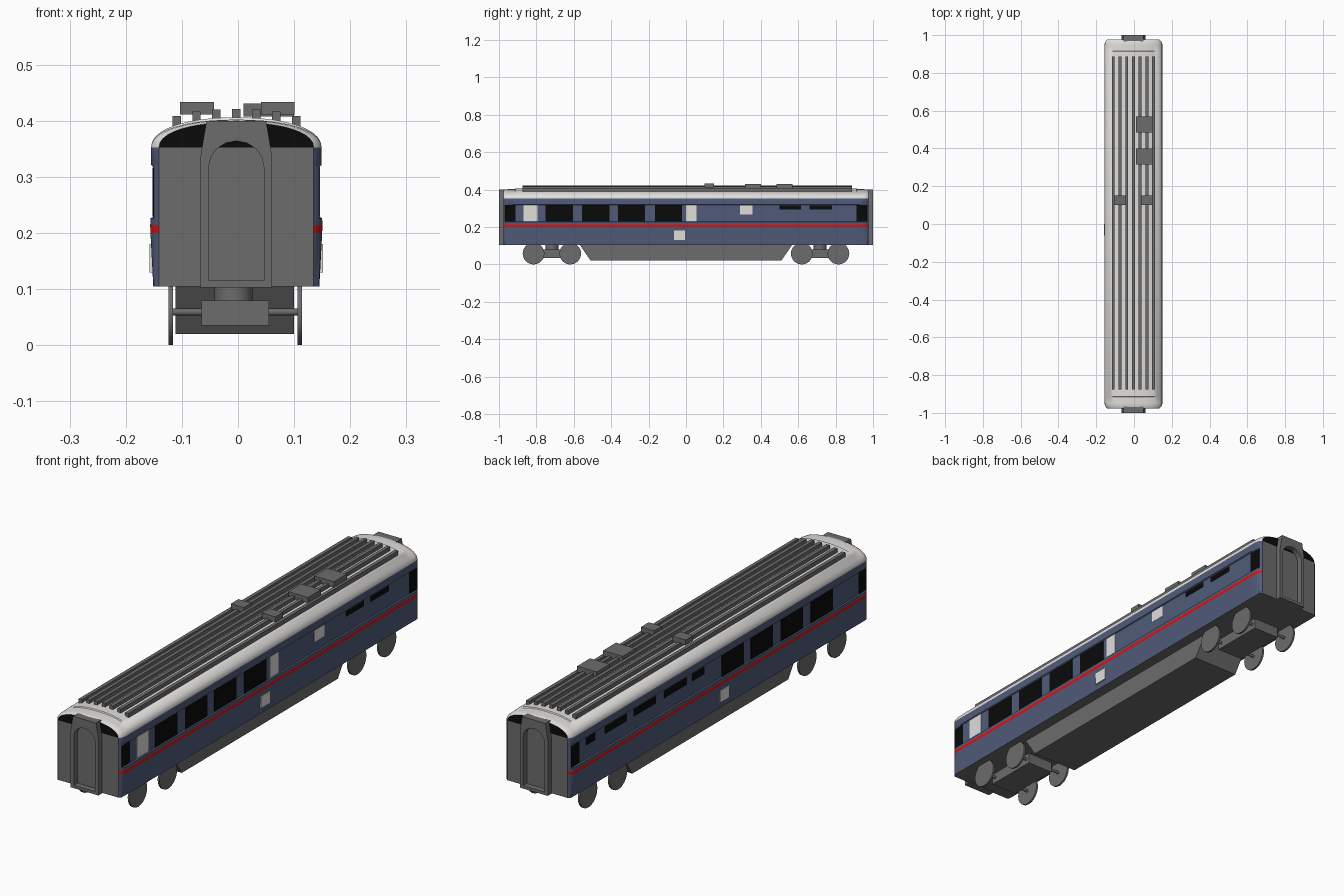
import bpy, bmesh, math
from mathutils import Matrix

if "Cube" in bpy.data.objects:
    bpy.data.objects.remove(bpy.data.objects["Cube"])

CX = -0.003  # the coach body sits slightly left of the bounding-box centre


def material(name, rgb):
    m = bpy.data.materials.new(name)
    m.diffuse_color = (*rgb, 1)
    m.use_nodes = True
    m.node_tree.nodes["Principled BSDF"].inputs["Base Color"].default_value = m.diffuse_color
    return m


GREY = material("grey", (0.15, 0.15, 0.15))
BLUE = material("blue", (0.08, 0.105, 0.19))
WHITE = material("white", (0.75, 0.73, 0.71))
RED = material("red", (0.75, 0.005, 0.005))
BLACK = material("black", (0.003, 0.003, 0.003))


def finish(bm, name, mats, smooth=False):
    bmesh.ops.recalc_face_normals(bm, faces=bm.faces)
    me = bpy.data.meshes.new(name)
    bm.to_mesh(me)
    bm.free()
    for m in mats:
        me.materials.append(m)
    ob = bpy.data.objects.new(name, me)
    bpy.context.collection.objects.link(ob)
    if smooth:
        bpy.ops.object.select_all(action='DESELECT')
        ob.select_set(True)
        bpy.context.view_layer.objects.active = ob
        bpy.ops.object.shade_smooth_by_angle(angle=math.radians(35))
    return ob


def box(name, x, y, z, mat):
    bm = bmesh.new()
    bmesh.ops.create_cube(bm, size=1)
    for v in bm.verts:
        v.co = [r[0] + (c + 0.5) * (r[1] - r[0]) for c, r in zip(v.co, (x, y, z))]
    return finish(bm, name, [mat])


def cylinder(name, loc, radius, depth, axis, mat, segments=32):
    bm = bmesh.new()
    rot = Matrix.Rotation(math.pi / 2, 4, 'Y') if axis == 'X' else Matrix()
    bmesh.ops.create_cone(bm, cap_ends=True, segments=segments, radius1=radius, radius2=radius,
                          depth=depth, matrix=Matrix.Translation(loc) @ rot)
    return finish(bm, name, [mat], True)


def roof_z(x, a=0.152, top=0.405):
    return 0.352 + (top - 0.352) * (1 - min(1, abs(x / a)) ** 2.2) ** (1 / 2.2)


# Coach body: one cross-section lofted along y, coloured by height
WALL = [(0.148, 0.105), (0.153, 0.2), (0.1535, 0.213), (0.153, 0.226), (0.148, 0.229),
        (0.148, 0.318), (0.152, 0.321), (0.152, 0.352)]


def section(hw, top):
    half = [(min(x, hw), z) for x, z in WALL]
    a = min(0.152, hw)
    for k in range(1, 10):
        x = a * math.cos(k / 10 * math.pi / 2)
        half.append((x, roof_z(x, a, top)))
    return half + [(0, top)] + [(-x, z) for x, z in reversed(half)]


def colour(z, y):
    if z > 0.352:
        return 2
    if 0.2 < z < 0.213:
        return 3
    if 0.229 < z < 0.318 and 0.912 < abs(y) < 0.968:
        return 4  # wrap-round end windows
    return 1


half_stations = [(0.976, 0.138, 0.397), (0.968, 0.147, 0.401), (0.95, 0.155, 0.402),
                 (0.915, 0.155, 0.402), (0.912, 0.155, 0.406)]
stations = [(-y, h, t) for y, h, t in half_stations] + list(reversed(half_stations))
bm = bmesh.new()
rings = [[bm.verts.new((x + CX, y, z)) for x, z in section(h, t)] for y, h, t in stations]
n = len(rings[0])
for a, b in zip(rings, rings[1:]):
    for i in range(n):
        j = (i + 1) % n
        f = bm.faces.new((a[i], a[j], b[j], b[i]))
        c = f.calc_center_median()
        f.material_index = 0 if j == 0 else colour(c.z, c.y)
for ring in (rings[0], rings[-1]):  # end walls: grey below, black glazing above
    for i in range(n // 2):
        vs = [ring[i], ring[i + 1], ring[n - 2 - i], ring[n - 1 - i]]
        f = bm.faces.new(vs[:2] + vs[3:] if i + 1 == n - 2 - i else vs)
        f.material_index = 4 if f.calc_center_median().z > 0.352 else 0
finish(bm, "coach_body", [GREY, BLUE, WHITE, RED, BLACK], True)


# Side windows and pale panels as thin plates: (y0, y1, z0, z1, material)
def side_plates(side, plates):
    for y0, y1, z0, z1, mat in plates:
        inner, outer = (0.146, 0.1495) if z0 > 0.2 else (0.1485, 0.1545)
        x = sorted((CX + side * inner, CX + side * outer))
        box("window" if mat is BLACK else "side_panel", x, (y0, y1), (z0, z1), mat)


side_plates(1, [(y, y + 0.145, 0.229, 0.317, BLACK) for y in (-0.75, -0.555, -0.363, -0.167)] + [
    (0.5, 0.615, 0.293, 0.315, BLACK), (0.66, 0.78, 0.293, 0.315, BLACK),
    (-0.87, -0.795, 0.23, 0.318, WHITE), (0.0, 0.055, 0.23, 0.318, WHITE),
    (0.29, 0.355, 0.268, 0.316, WHITE), (-0.065, -0.005, 0.13, 0.18, WHITE)])
side_plates(-1, [(y, y + 0.145, 0.229, 0.317, BLACK) for y in (-0.745, -0.547, -0.352, -0.163)] + [
    (0.605, 0.75, 0.285, 0.315, BLACK), (0.415, 0.56, 0.285, 0.315, BLACK),
    (0.21, 0.36, 0.285, 0.315, BLACK), (0.097, 0.175, 0.285, 0.315, BLACK),
    (0.81, 0.87, 0.285, 0.315, BLACK), (-0.06, 0.0, 0.13, 0.18, WHITE)])

# Gangway frames with an arched opening at each end
outer_half = [(0.064, 0.103), (0.064, 0.315), (0.064, 0.335), (0.059, 0.365), (0.053, 0.4)]
inner_half = [(0.049, 0.115)] + [(0.049 * math.cos(k * math.pi / 8), 0.318 + 0.046 * math.sin(k * math.pi / 8))
                                 for k in range(4)]
outer = outer_half + [(0, 0.4)] + [(-x, z) for x, z in reversed(outer_half)]
inner = inner_half + [(0, 0.364)] + [(-x, z) for x, z in reversed(inner_half)]
for s, name in ((-1, "front_gangway"), (1, "back_gangway")):
    bm = bmesh.new()
    loops = [[bm.verts.new((x + CX, s * y, z)) for x, z in pts]
             for pts, y in ((outer, 0.966), (outer, 1.0), (inner, 1.0), (inner, 0.966))]
    for k in range(4):
        a, b = loops[k], loops[(k + 1) % 4]
        for i in range(len(a)):
            j = (i + 1) % len(a)
            bm.faces.new((a[i], a[j], b[j], b[i]))
    finish(bm, name, [GREY])

# Roof ribs and roof equipment
for k in range(-3, 4):
    x = k * 0.0355
    top = roof_z(x) + 0.016
    box("roof_rib", (x + CX - 0.0075, x + CX + 0.0075), (-0.875, 0.888), (top - 0.022, top), GREY)
for y in (0.315, 0.485):
    box("roof_unit", (0.01, 0.1), (y, y + 0.085), (0.408, 0.431), GREY)
for x in (-0.103, 0.041):
    box("roof_vent", (x, x + 0.06), (0.1, 0.15), (0.411, 0.433), GREY)

# Underframe equipment box with sloping ends
skirt = box("underframe", (-0.111, 0.1), (-0.57, 0.57), (0.02, 0.108), GREY)
for v in skirt.data.vertices:
    if v.co.z < 0.05:
        v.co.y *= 0.51 / 0.57

# Bogies: frame, pivot, two axles and four wheels each
BX = -0.005
for s in (-1, 1):
    yc = s * 0.717
    box("bogie_frame", (BX - 0.06, BX + 0.06), (yc - 0.115, yc + 0.115), (0.035, 0.08), GREY)
    cylinder("bogie_pivot", (BX - 0.003, yc, 0.094), 0.034, 0.032, 'Z', GREY)
    for y in (yc - 0.098, yc + 0.098):
        cylinder("axle", (BX, y, 0.059), 0.006, 0.225, 'X', GREY, 16)
        for x in (-0.115, 0.115):
            cylinder("wheel", (BX + x, y, 0.058), 0.058, 0.008, 'X', GREY)
